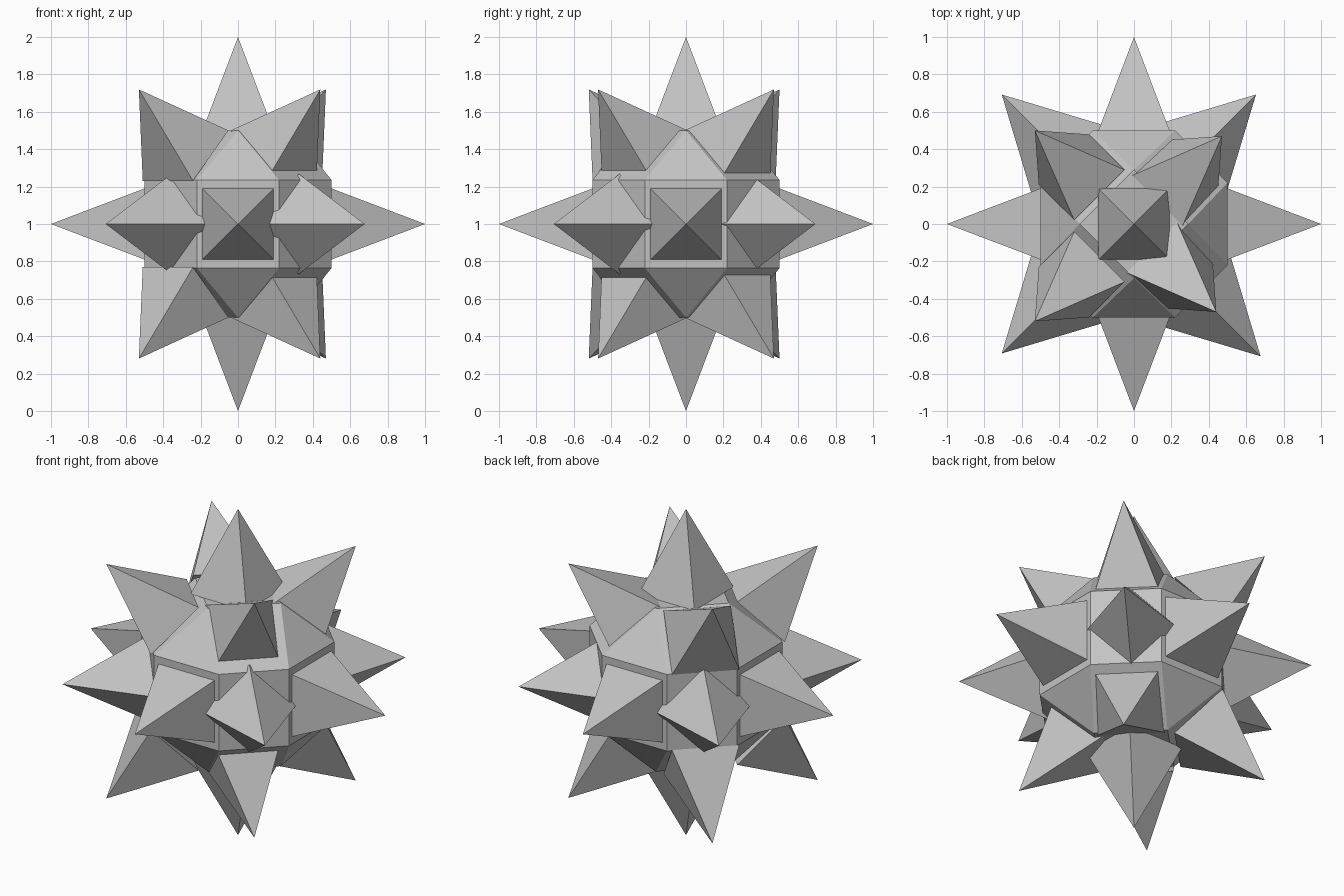
import bpy, bmesh
from math import radians, sqrt
from mathutils import Vector, Matrix

cube = bpy.data.objects.get("Cube")
if cube:
    bpy.data.objects.remove(cube, do_unlink=True)

grey = bpy.data.materials.new("light grey")
grey.use_nodes = True
colour = (0.55, 0.55, 0.55, 1)
grey.diffuse_color = colour
grey.node_tree.nodes["Principled BSDF"].inputs["Base Color"].default_value = colour

CENTRE = Vector((0, 0, 1))
BASE, LENGTH, HALF = 0.5, 0.5, 0.19


def finish(name, bm):
    mesh = bpy.data.meshes.new(name)
    bmesh.ops.recalc_face_normals(bm, faces=bm.faces)
    bm.to_mesh(mesh)
    bm.free()
    mesh.materials.append(grey)
    obj = bpy.data.objects.new(name, mesh)
    bpy.context.collection.objects.link(obj)
    obj.location = CENTRE


def spike(name, direction, twist, shift=(0, 0, 0)):
    """Square pyramid pointing outwards, its base on the core."""
    d = Vector(direction).normalized()
    turn = d.to_track_quat('Z', 'Y').to_matrix().to_4x4()
    place = (Matrix.Translation(d * (BASE + LENGTH / 2) + Vector(shift))
             @ turn @ Matrix.Rotation(radians(twist), 4, 'Z'))
    bm = bmesh.new()
    bmesh.ops.create_cone(bm, cap_ends=True, segments=4, radius1=HALF * sqrt(2),
                          radius2=0, depth=LENGTH, matrix=place)
    finish(name, bm)


# Faceted core: octagonal band closed by turned squares above and below
bm = bmesh.new()
for sz in (-1, 1):
    for sx in (-1, 1):
        for sy in (-1, 1):
            bm.verts.new((sx * 0.22, sy * 0.5, sz * 0.235))
            bm.verts.new((sx * 0.5, sy * 0.22, sz * 0.235))
        bm.verts.new((sx * 0.29, 0, sz * 0.5))
        bm.verts.new((0, sx * 0.29, sz * 0.5))
bmesh.ops.convex_hull(bm, input=bm.verts)
bmesh.ops.dissolve_limit(bm, angle_limit=radians(1), verts=bm.verts, edges=bm.edges)
finish("core", bm)

# Spikes along the main axes
for axis, label in enumerate(("side", "depth", "upright")):
    for s in (-1, 1):
        d = [0, 0, 0]
        d[axis] = s
        spike(f"{label}_spike", d, 45)

# Level diagonal spikes, turned on their points, set slightly off centre
level = {(-1, -1): (0, 0.015, 0), (-1, 1): (0, -0.015, 0),
         (1, -1): (-0.03, 0, 0), (1, 1): (-0.055, -0.015, 0)}
for (sx, sy), shift in level.items():
    spike("level_diagonal_spike", (sx, sy, 0), 0, shift)

# Raised diagonal spikes, mirrored above and below
raised = {(-1, -1): (-0.03, -0.02), (-1, 1): (-0.03, 0),
          (1, -1): (-0.06, 0.03), (1, 1): (-0.03, -0.03)}
for (sx, sy), (dx, dy) in raised.items():
    for sz in (-1, 1):
        spike("upper_spike" if sz > 0 else "lower_spike",
              (sx, sy, sz * sqrt(2)), 45, (dx, dy, sz * 0.012))
